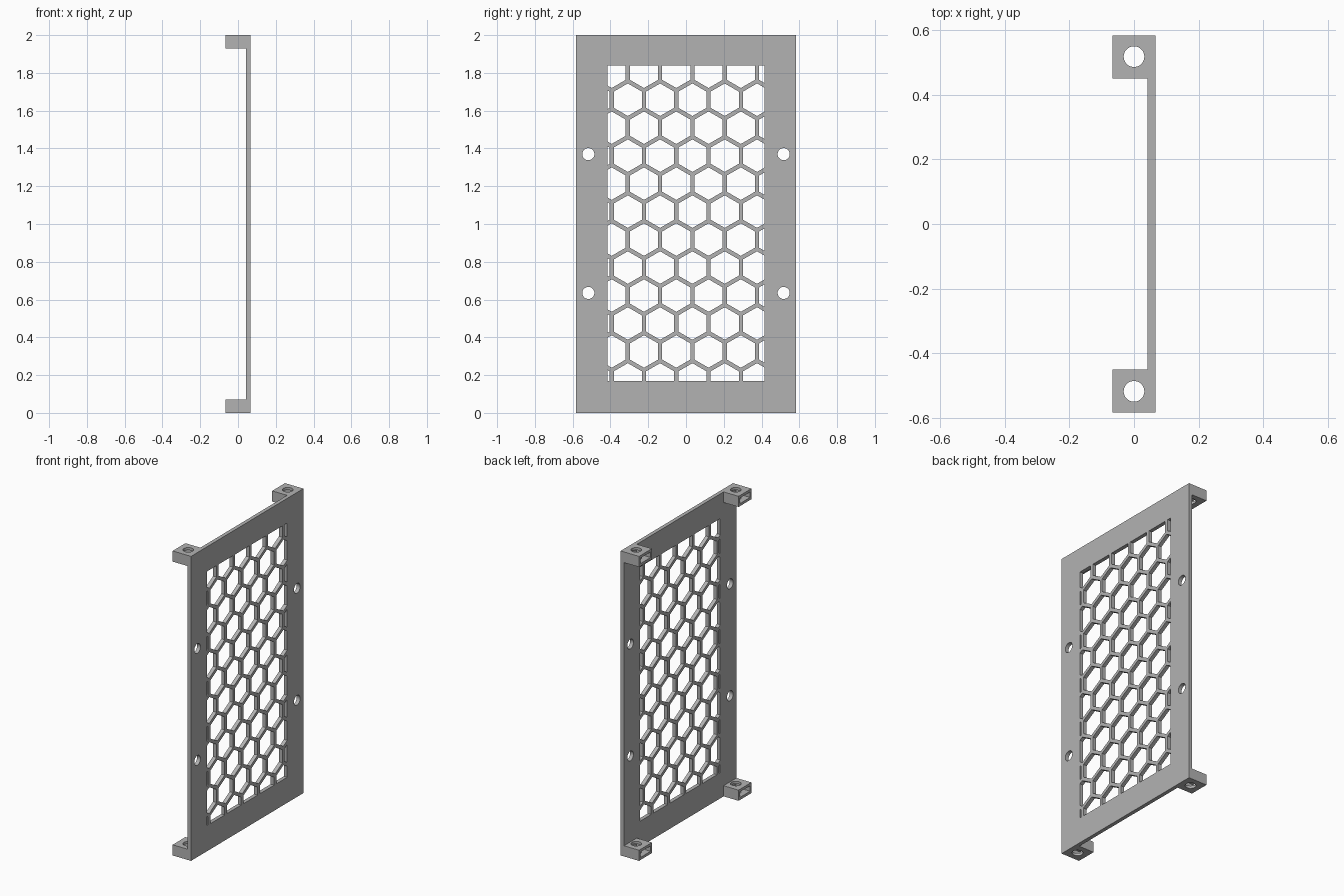
import bpy
import bmesh
from math import sin, cos, pi, radians, sqrt
from mathutils import Matrix

cube = bpy.data.objects.get("Cube")
if cube:
    bpy.data.objects.remove(cube)

# Main sizes
HALF_W, HEIGHT = 0.583, 2.0
PLATE_BACK, PLATE_FRONT = 0.042, 0.067
WIN_Y, WIN_LOW, WIN_HIGH = 0.415, 0.168, 1.838
PITCH, WALL = 0.171, 0.022
HOLE_R = 0.032

grey = bpy.data.materials.new("light grey")
grey.use_nodes = True
colour = (0.45, 0.45, 0.45, 1)
grey.diffuse_color = colour
grey.node_tree.nodes["Principled BSDF"].inputs["Base Color"].default_value = colour


def ring(cx, cy, r, sides, start=0.0):
    return [(cx + r * cos(start + 2 * pi * i / sides),
             cy + r * sin(start + 2 * pi * i / sides)) for i in range(sides)]


def rect(x0, x1, y0, y1):
    return [(x0, y0), (x1, y0), (x1, y1), (x0, y1)]


def clip(poly, axis, limit, sign):
    """Keep the part of a polygon on one side of a straight line."""
    out = []
    for a, b in zip(poly, poly[1:] + poly[:1]):
        da, db = sign * (limit - a[axis]), sign * (limit - b[axis])
        if da >= 0:
            out.append(a)
        if da * db < 0:
            t = da / (da - db)
            out.append((a[0] + t * (b[0] - a[0]), a[1] + t * (b[1] - a[1])))
    return out


def add_object(name, mesh):
    obj = bpy.data.objects.new(name, mesh)
    bpy.context.collection.objects.link(obj)
    return obj


def bake(obj):
    """Turn an object with its modifiers into a plain mesh."""
    deps = bpy.context.evaluated_depsgraph_get()
    return bpy.data.meshes.new_from_object(obj.evaluated_get(deps))


def box(name, x, y, z):
    bm = bmesh.new()
    bmesh.ops.create_cube(bm, size=1)
    for v in bm.verts:
        v.co = [lo + (hi - lo) * (c + 0.5) for c, (lo, hi) in zip(v.co, (x, y, z))]
    mesh = bpy.data.meshes.new(name)
    bm.to_mesh(mesh)
    bm.free()
    return add_object(name, mesh)


def finish(obj):
    obj.data.materials.clear()
    obj.data.materials.append(grey)
    bpy.ops.object.select_all(action='DESELECT')
    obj.select_set(True)
    bpy.context.view_layer.objects.active = obj
    bpy.ops.object.shade_smooth_by_angle(angle=radians(30))


# Plate outline, side screw holes and honeycomb openings clipped to the window
loops = [rect(-HALF_W, HALF_W, 0, HEIGHT)]
for y in (-0.517, 0.517):
    for z in (0.635, 1.37):
        loops.append(ring(y, z, HOLE_R, 32))

for row in range(-1, 12):
    z = 1.658 - row * PITCH * sqrt(3) / 2
    for col in range(-1, 7):
        y = -0.308 + (col + 0.5 * (row % 2)) * PITCH
        cell = ring(y, z, (PITCH - WALL) / sqrt(3), 6, pi / 6)
        for axis, limit, sign in ((0, WIN_Y, 1), (0, -WIN_Y, -1),
                                  (1, WIN_HIGH, 1), (1, WIN_LOW, -1)):
            cell = clip(cell, axis, limit, sign)
        if len(cell) > 2:
            loops.append(cell)

# Grille plate as a filled, extruded profile stood upright
curve = bpy.data.curves.new("grille_profile", 'CURVE')
curve.dimensions = '2D'
curve.fill_mode = 'BOTH'
curve.extrude = (PLATE_FRONT - PLATE_BACK) / 2
for loop in loops:
    spline = curve.splines.new('POLY')
    spline.points.add(len(loop) - 1)
    for point, (u, v) in zip(spline.points, loop):
        point.co = (u, v, 0, 1)
    spline.use_cyclic_u = True
profile = add_object("grille_profile", curve)
plate_mesh = bake(profile)
bpy.data.objects.remove(profile)
plate_mesh.transform(Matrix(((0, 0, 1, (PLATE_FRONT + PLATE_BACK) / 2),
                             (1, 0, 0, 0), (0, 1, 0, 0), (0, 0, 0, 1))))
bm = bmesh.new()
bm.from_mesh(plate_mesh)
bmesh.ops.remove_doubles(bm, verts=bm.verts, dist=0.00005)
bmesh.ops.recalc_face_normals(bm, faces=bm.faces)
bm.to_mesh(plate_mesh)
bm.free()
finish(add_object("grille_plate", plate_mesh))

# Corner mounting tab with a screw hole and a nut slot, then mirrored to all corners
tab = box("mounting_tabs", (-0.067, PLATE_BACK), (0.45, HALF_W), (0.93, 1.0))
slot = box("nut_slot_cutter", (-0.1, 0.036), (0.463, 0.57), (0.947, 0.983))
bm = bmesh.new()
bmesh.ops.create_cone(bm, cap_ends=True, segments=32, radius1=HOLE_R, radius2=HOLE_R,
                      depth=0.2, matrix=Matrix.Translation((0, 0.517, 0.965)))
bore_mesh = bpy.data.meshes.new("screw_hole_cutter")
bm.to_mesh(bore_mesh)
bm.free()
bore = add_object("screw_hole_cutter", bore_mesh)
for cutter in (slot, bore):
    cutter.hide_render = True
    cut = tab.modifiers.new("cut", 'BOOLEAN')
    cut.object = cutter
    cut.solver = 'EXACT'
mirror = tab.modifiers.new("mirror", 'MIRROR')
mirror.use_axis = (False, True, True)
mirror.use_clip = False
tab.data = bake(tab)
tab.modifiers.clear()
for cutter in (slot, bore):
    bpy.data.objects.remove(cutter)
tab.location.z = HEIGHT / 2
finish(tab)
